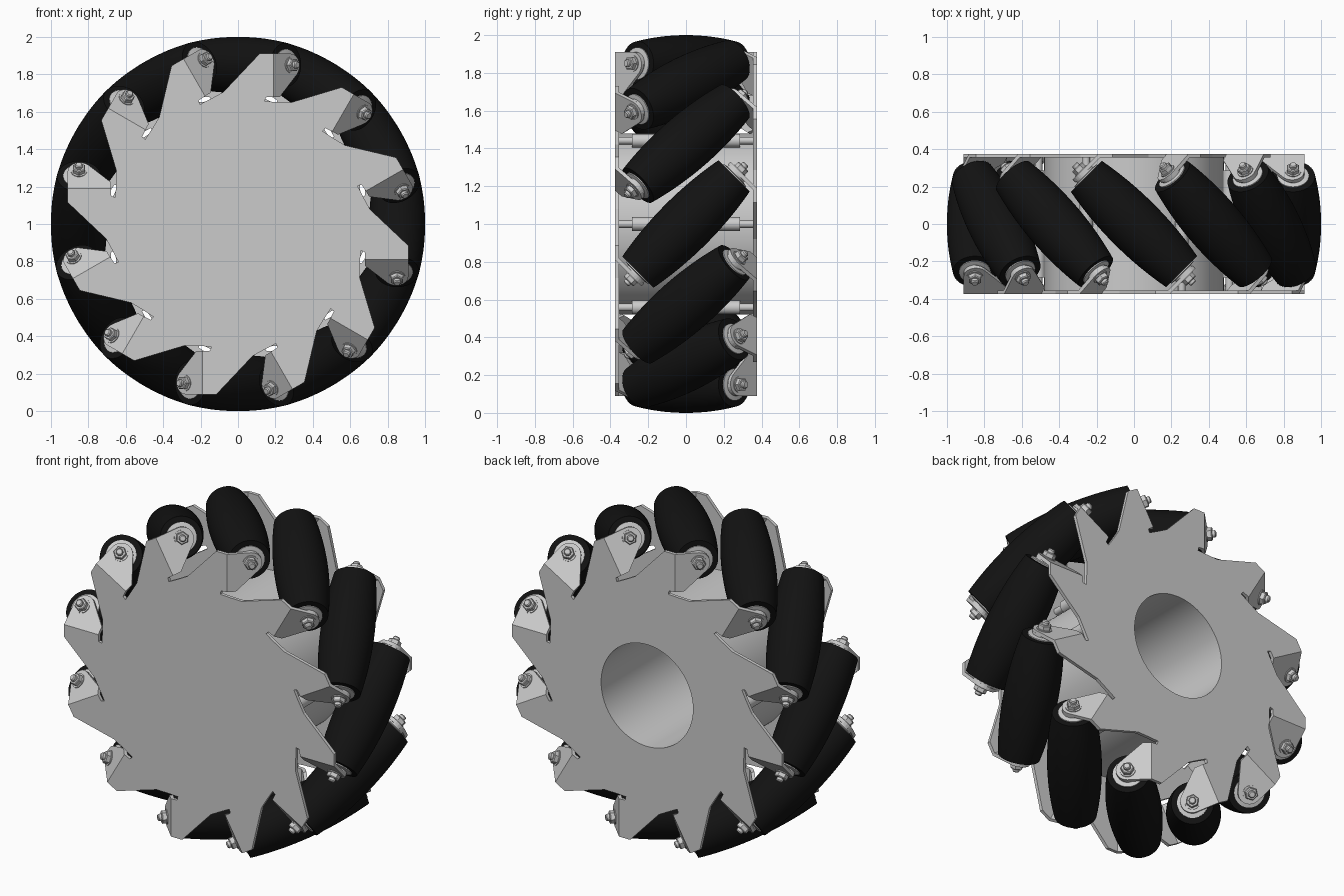
import bpy, bmesh, math
from mathutils import Matrix, Vector

if "Cube" in bpy.data.objects:
    bpy.data.objects.remove(bpy.data.objects["Cube"])

N = 12            # rollers
R0 = 0.85         # radius of the roller axes
BEND = 0.185      # tangential position of the tab fold
PLATE_Y = 0.365   # middle of the side plates
CENTRE = Matrix.Translation((0, 0, 1))
ALONG_Y = Matrix.Rotation(math.radians(90), 4, 'X')

black = bpy.data.materials.new("black_rubber")
black.diffuse_color = (0.006, 0.006, 0.006, 1)
black.use_nodes = True
black.node_tree.nodes["Principled BSDF"].inputs["Base Color"].default_value = black.diffuse_color


def finish(name, bm, matrix=None, smooth=True, mat=None):
    bmesh.ops.recalc_face_normals(bm, faces=bm.faces)
    me = bpy.data.meshes.new(name)
    bm.to_mesh(me)
    bm.free()
    if mat:
        me.materials.append(mat)
    ob = bpy.data.objects.new(name, me)
    bpy.context.collection.objects.link(ob)
    if matrix is not None:
        ob.matrix_world = matrix
    if smooth:
        bpy.ops.object.select_all(action='DESELECT')
        ob.select_set(True)
        bpy.context.view_layer.objects.active = ob
        bpy.ops.object.shade_smooth_by_angle(angle=math.radians(35))
    return ob


def lathe(bm, profile, seg, closed=False):
    """Turn a (radius, height) profile around local z."""
    rings = [[bm.verts.new((r * math.cos(2 * math.pi * i / seg),
                            r * math.sin(2 * math.pi * i / seg), h))
              for i in range(seg)] for r, h in profile]
    pairs = list(zip(rings, rings[1:]))
    if closed:
        pairs.append((rings[-1], rings[0]))
    else:
        bm.faces.new(rings[0])
        bm.faces.new(rings[-1])
    for a, b in pairs:
        for i in range(seg):
            j = (i + 1) % seg
            bm.faces.new((a[i], a[j], b[j], b[i]))


def copies(ob, matrices):
    """Linked copies of an object at each matrix."""
    ob.matrix_world = matrices[0]
    for m in matrices[1:]:
        c = ob.copy()
        c.matrix_world = m
        bpy.context.collection.objects.link(c)


def spoke(k, n=N):
    return Matrix.Rotation(-2 * math.pi * k / n, 4, 'Y')


# side plate with folded roller tabs
def side_plate(name, turn):
    bm = bmesh.new()
    outline = []
    tip_w, tip_r, rad = 0.128, 0.845, 0.065
    for k in range(N):
        rot = spoke(k)

        def put(u, r, y=-PLATE_Y):
            return bm.verts.new(rot @ Vector((u, y, r)))
        flat = [put(u, r) for u, r in ((0.285, 0.65), (0.205, 0.652), (0.143, 0.655),
                                       (0.148, 0.677), (BEND, 0.68), (BEND, 0.91),
                                       (0.115, 0.91))]
        outline += flat
        # tab folded by 45 degrees, square to the roller axis
        tab = [flat[4], flat[5]]
        edge = [(tip_w + rad * math.cos(math.radians(a)),
                 tip_r + rad * math.sin(math.radians(a))) for a in range(90, -46, -15)]
        for w, r in edge + [(0.045, 0.68)]:
            d = w / math.sqrt(2)
            tab.append(put(BEND + d, r, -PLATE_Y + d))
        bm.faces.new(tab)
    bm.faces.new(outline)
    ob = finish(name, bm, CENTRE @ Matrix.Rotation(turn, 4, 'Z'), smooth=False)
    mod = ob.modifiers.new("thickness", 'SOLIDIFY')
    mod.thickness, mod.offset, mod.use_even_offset = 0.02, 0, True
    return ob


side_plate("front_plate", 0)
back = side_plate("back_plate", math.pi)

# bore through the back plate
bm = bmesh.new()
lathe(bm, [(0.31, -0.5), (0.31, -0.3)], 96)
cutter = finish("bore_cutter", bm, CENTRE @ ALONG_Y, smooth=False)
cutter.hide_render = True
cutter.hide_viewport = True
cut = back.modifiers.new("bore", 'BOOLEAN')
cut.object, cut.operation, cut.solver = cutter, 'DIFFERENCE', 'EXACT'

# hub tube between the plates
bm = bmesh.new()
lathe(bm, [(0.48, -0.358), (0.48, 0.358), (0.31, 0.358), (0.31, -0.358)], 96, closed=True)
finish("hub_tube", bm, CENTRE @ ALONG_Y)

# spacer rods around the hub
bm = bmesh.new()
lathe(bm, [(0.02, -0.36), (0.02, -0.285), (0.036, -0.285),
           (0.036, 0.285), (0.02, 0.285), (0.02, 0.36)], 24)
rod = finish("spacer_rod", bm)
copies(rod, [CENTRE @ spoke(k + 0.5, 6) @ Matrix.Translation((0, 0, 0.51)) @ ALONG_Y
             for k in range(6)])

# roller frames: local z runs along each slanted roller axis
slant = Vector((1, -1, 0)).to_track_quat('Z', 'Y').to_matrix().to_4x4()
frames = [CENTRE @ spoke(k) @ Matrix.Translation((0, 0, R0)) @ slant for k in range(N)]
ends = [f @ e for f in frames for e in (Matrix(), Matrix.Rotation(math.pi, 4, 'Y'))]

# barrel rollers whose outer line follows the wheel circle
bm = bmesh.new()
L = 0.36
prof = [(math.sqrt(1 - (L * t / 10) ** 2 / 2) - R0, L * t / 10) for t in range(-10, 11)]
lathe(bm, prof, 64)
copies(finish("roller", bm, mat=black), frames)

# bearing caps between roller and tab
bm = bmesh.new()
lathe(bm, [(0.085, 0.35), (0.085, 0.366), (0.06, 0.37), (0.06, 0.384)], 32)
copies(finish("bearing_cap", bm), ends)

# bolts: washer, hex nut and rounded thread end
bm = bmesh.new()
lathe(bm, [(0.043, 0.396), (0.043, 0.404)], 32)
lathe(bm, [(0.037, 0.404), (0.037, 0.426), (0.032, 0.431)], 6)
lathe(bm, [(0.02, 0.38), (0.02, 0.445), (0.015, 0.451)], 20)
copies(finish("bolt", bm), ends)
